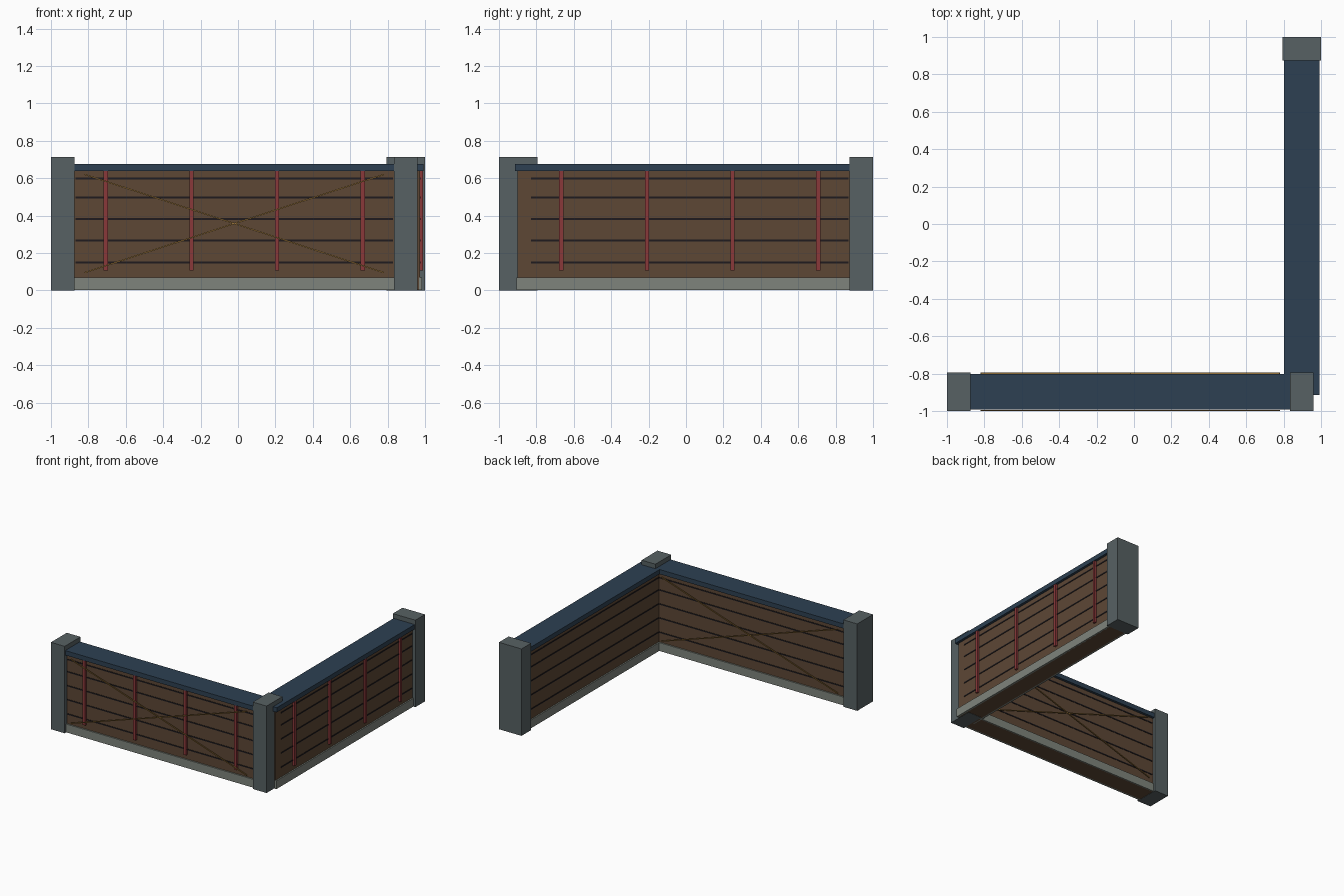
import bpy, bmesh, math
from mathutils import Matrix, Vector

cube = bpy.data.objects.get("Cube")
if cube:
    bpy.data.objects.remove(cube, do_unlink=True)


def material(name, rgb):
    """Flat material from 0-255 display values, stored as linear."""
    lin = [((c / 255 + 0.055) / 1.055) ** 2.4 for c in rgb] + [1.0]
    m = bpy.data.materials.new(name)
    m.use_nodes = True
    m.diffuse_color = lin
    bsdf = m.node_tree.nodes["Principled BSDF"]
    bsdf.inputs["Base Color"].default_value = lin
    bsdf.inputs["Roughness"].default_value = 0.9
    return m


STONE = material("grey stone", (87, 97, 99))
PLINTH = material("pale stone", (126, 132, 124))
WOOD = material("brown wood", (93, 71, 53))
NAVY = material("navy paint", (45, 64, 82))
RED = material("red strap", (138, 56, 58))
DARK = material("dark groove", (30, 26, 29))
WIRE = material("brass wire", (152, 116, 58))


def boxes(name, mat, items):
    """One object made of boxes given as (centre, size, tilt about y)."""
    bm = bmesh.new()
    for centre, size, tilt in items:
        bmesh.ops.create_cube(bm, size=1, matrix=Matrix.Translation(centre)
                              @ Matrix.Rotation(tilt, 4, 'Y')
                              @ Matrix.Diagonal((*size, 1)))
    mesh = bpy.data.meshes.new(name)
    bm.to_mesh(mesh)
    bm.free()
    mesh.materials.append(mat)
    obj = bpy.data.objects.new(name, mesh)
    bpy.context.collection.objects.link(obj)
    return obj


LINE = 0.8975      # distance of each wall's centre line from the middle
POST = 0.9175      # post distance from the wall's middle
GROOVES = (0.15, 0.267, 0.382, 0.497, 0.598)


def wall(prefix, mid, to_world, posts):
    """Wall along u with its outer side at +v."""
    def part(name, mat, items):
        boxes(prefix + "_" + name, mat, [
            (to_world(mid + (u0 + u1) / 2, LINE + (v0 + v1) / 2, (z0 + z1) / 2),
             [abs(c) for c in to_world(u1 - u0, v1 - v0, z1 - z0)], 0)
            for u0, u1, v0, v1, z0, z1 in items])

    part("planks", WOOD, [(-0.92, 0.92, -0.075, 0.075, 0.002, 0.65)])
    part("plinth", PLINTH, [(-0.925, 0.925, s * 0.07, s * 0.086, 0.002, 0.07)
                            for s in (-1, 1)])
    part("cap", NAVY, [(-0.935, 0.935, -0.0955, 0.0955, 0.639, 0.677)])
    part("grooves", DARK, [(-0.85, 0.85, -0.078, 0.078, z - 0.005, z + 0.005)
                           for z in GROOVES])
    # straps on the outer side only
    part("straps", RED, [(u - 0.0115, u + 0.0115, 0.07, 0.092, 0.107, 0.639)
                         for u in (-0.6875, -0.229, 0.229, 0.6875)])
    part("posts", STONE, [(s * POST - 0.0625, s * POST + 0.0625,
                           -0.1025, 0.1025, 0, 0.714) for s in posts])


wall("front_wall", -0.02, lambda u, v, z: Vector((u, -v, z)), (-1, 1))
wall("side_wall", 0.02, lambda u, v, z: Vector((v, u, z)), (1,))

# crossed wires on both faces of the front wall
run, rise = 1.6, 0.525
length, tilt = math.hypot(run, rise), math.atan2(rise, run)
boxes("crossed_wires", WIRE, [
    ((-0.02, -LINE + side * 0.1, 0.358), (length, 0.007, 0.007), turn * tilt)
    for side in (-1, 1) for turn in (-1, 1)])
